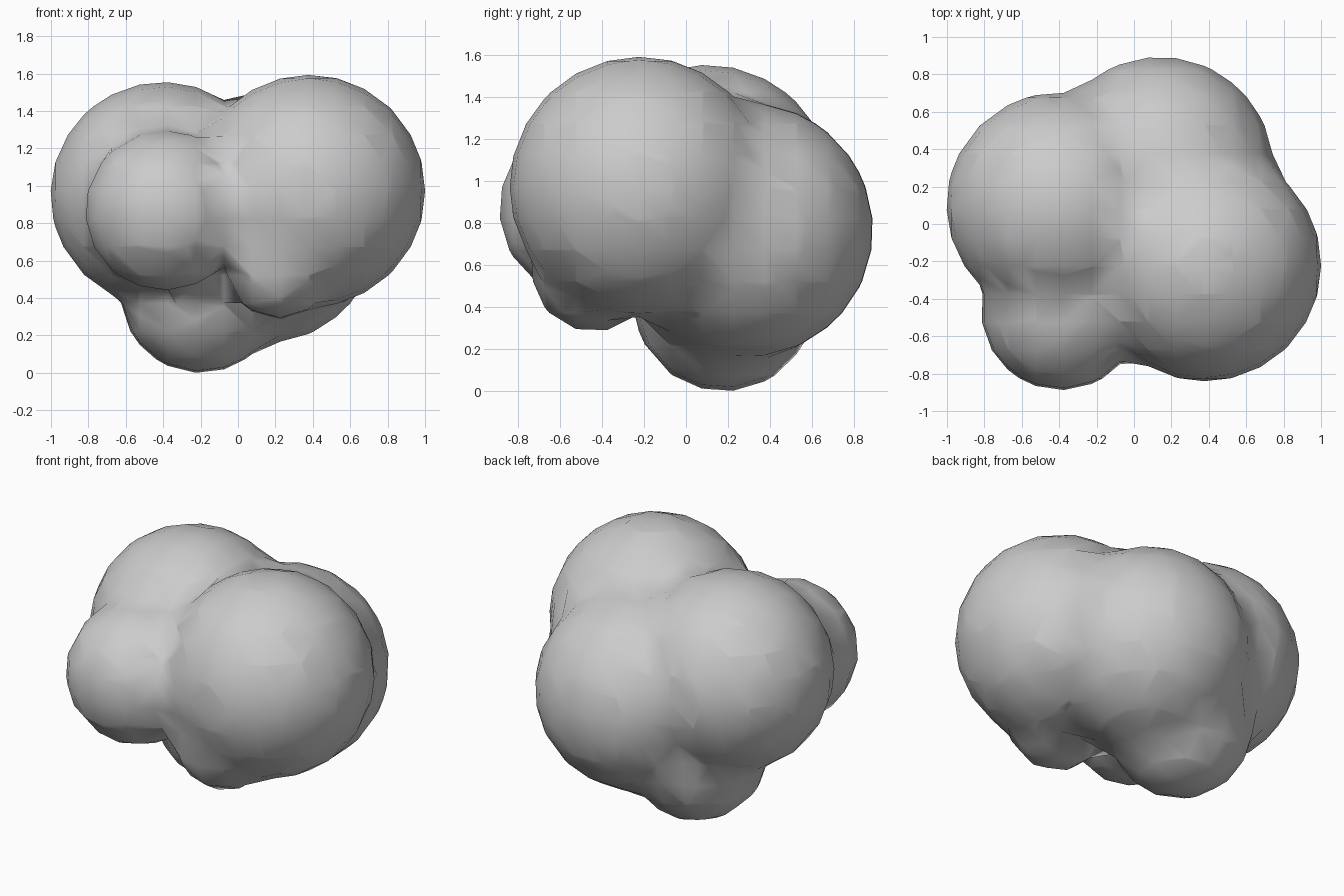
import bpy

if "Cube" in bpy.data.objects:
    bpy.data.objects.remove(bpy.data.objects["Cube"])

# Visible spheres of the blob: centre and surface radius
BALLS = [
    ((0.38, -0.22, 0.975), 0.62),    # right lobe
    ((-0.40, 0.10, 0.955), 0.602),   # left lobe
    ((0.14, 0.285, 0.77), 0.61),     # back lobe
    ((-0.39, -0.46, 0.87), 0.43),    # small front lobe
    ((-0.20, 0.18, 0.43), 0.43),     # foot lobe
    ((0.22, -0.44, 0.58), 0.295),    # lower front nub
]
STIFFNESS, THRESHOLD = 10.0, 0.03

# Ratio between the visible surface and the radius of the field
surface = (1 - (THRESHOLD / STIFFNESS) ** (1 / 3)) ** 0.5

# Coarse metaball cluster; a low threshold keeps the blends tight
meta = bpy.data.metaballs.new("blob_field")
meta.resolution = meta.render_resolution = 0.15
meta.threshold = THRESHOLD
blob = bpy.data.objects.new("blob_field", meta)
bpy.context.collection.objects.link(blob)
for centre, radius in BALLS:
    ball = meta.elements.new(type='BALL')
    ball.co = centre
    ball.radius = radius / surface
    ball.stiffness = STIFFNESS

# Turn the field into one smooth mesh
bpy.context.view_layer.update()
bpy.context.view_layer.objects.active = blob
blob.select_set(True)
bpy.ops.object.convert(target='MESH')
blob = bpy.context.object
blob.name = "rounded_blob"
bpy.ops.object.shade_smooth()

# Stand it on the ground
low = min(v.co.z for v in blob.data.vertices)
for v in blob.data.vertices:
    v.co.z -= low
